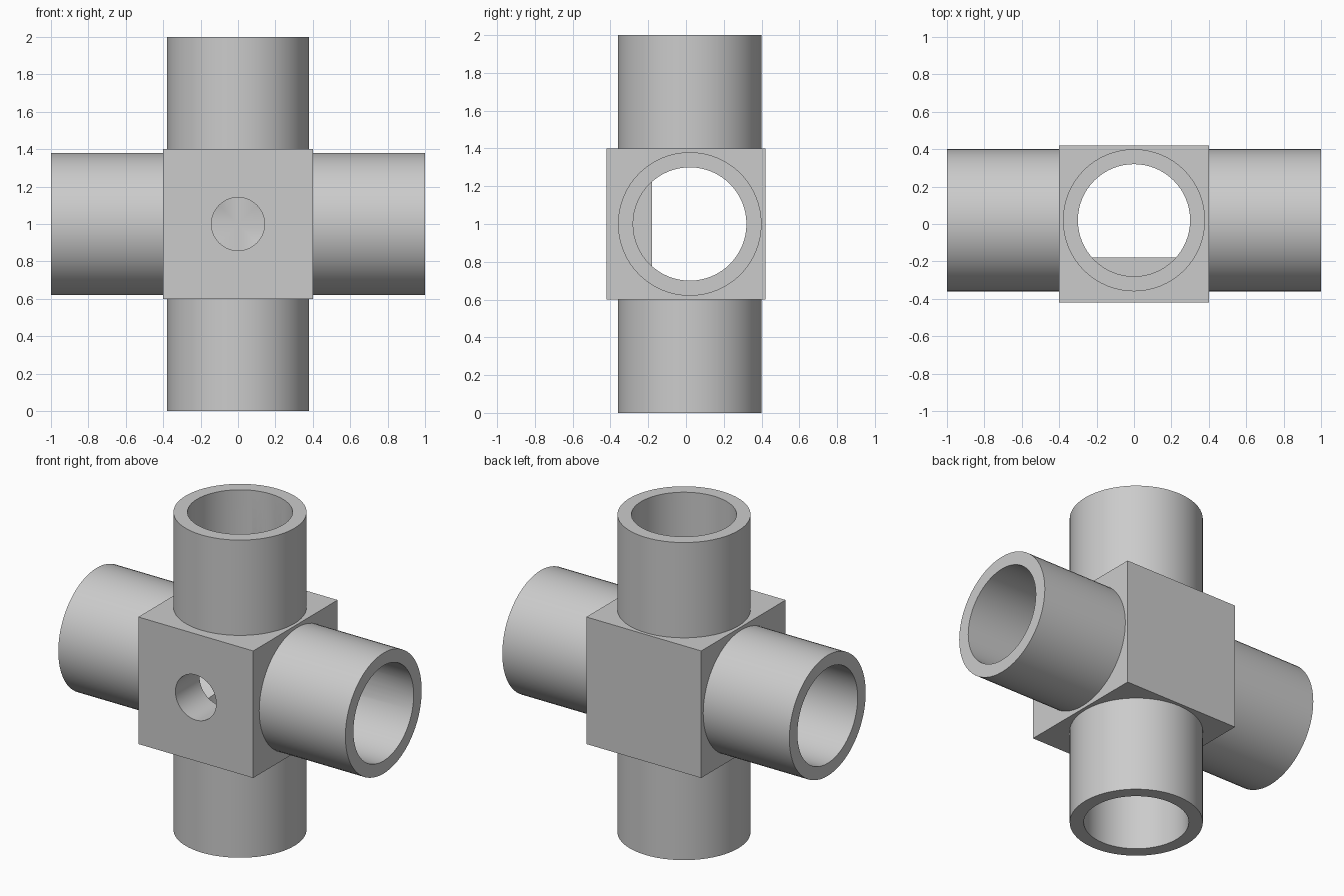
import bpy
import math
from mathutils import Vector

default = bpy.data.objects.get("Cube")
if default:
    bpy.data.objects.remove(default, do_unlink=True)

grey = bpy.data.materials.new("plain grey")
grey.use_nodes = True
colour = (0.6, 0.6, 0.6, 1)
grey.diffuse_color = colour
grey.node_tree.nodes["Principled BSDF"].inputs["Base Color"].default_value = colour

CENTRE = Vector((0, 0.02, 1))      # where the pipe axes cross
OUTER, BORE, HOLE = 0.38, 0.3, 0.142
HALF = 0.4                         # half width of the block


def box(name, low, high):
    low, high = Vector(low), Vector(high)
    bpy.ops.mesh.primitive_cube_add(size=1, location=(low + high) / 2)
    obj = bpy.context.object
    obj.name = name
    obj.scale = high - low
    obj.data.materials.append(grey)
    return obj


def rod(name, radius, start, end):
    start, end = Vector(start), Vector(end)
    axis = end - start
    bpy.ops.mesh.primitive_cylinder_add(
        vertices=64, radius=radius, depth=axis.length, location=(start + end) / 2,
        rotation=axis.to_track_quat('Z', 'Y').to_euler())
    obj = bpy.context.object
    obj.name = name
    obj.data.materials.append(grey)
    return obj


def combine(target, tool, operation):
    tool.hide_render = True
    mod = target.modifiers.new(operation, 'BOOLEAN')
    mod.operation = operation
    mod.solver = 'EXACT'
    mod.object = tool
    bpy.context.view_layer.objects.active = target
    bpy.ops.object.modifier_apply(modifier=mod.name)
    bpy.data.objects.remove(tool, do_unlink=True)


# Central block with four pipe arms
fitting = box("pipe_cross_fitting", (-HALF, -0.42, 1 - HALF), (HALF, 0.42, 1 + HALF))
directions = [Vector((1, 0, 0)), Vector((0, 0, 1))]
for axis in directions:
    for side in (-1, 1):
        arm = rod("arm", OUTER, CENTRE + axis * side * (HALF - 0.01), CENTRE + axis * side)
        combine(fitting, arm, 'UNION')

# Crossing bores through all arms
for axis in directions:
    combine(fitting, rod("bore", BORE, CENTRE - axis * 1.1, CENTRE + axis * 1.1), 'DIFFERENCE')

# Thick front wall that flattens the inner chamber
inset = HALF - 0.005
wall = box("front_wall", (-inset, -0.41, 1 - inset), (inset, -0.18, 1 + inset))
combine(fitting, wall, 'UNION')

# Round hole in the front face
combine(fitting, rod("front_hole", HOLE, (0, -0.6, 1), (0, 0, 1)), 'DIFFERENCE')

# Smooth pipes, crisp edges
bpy.ops.object.select_all(action='DESELECT')
fitting.select_set(True)
bpy.context.view_layer.objects.active = fitting
bpy.ops.object.transform_apply(location=False, rotation=False, scale=True)
bpy.ops.object.shade_smooth_by_angle(angle=math.radians(25))
